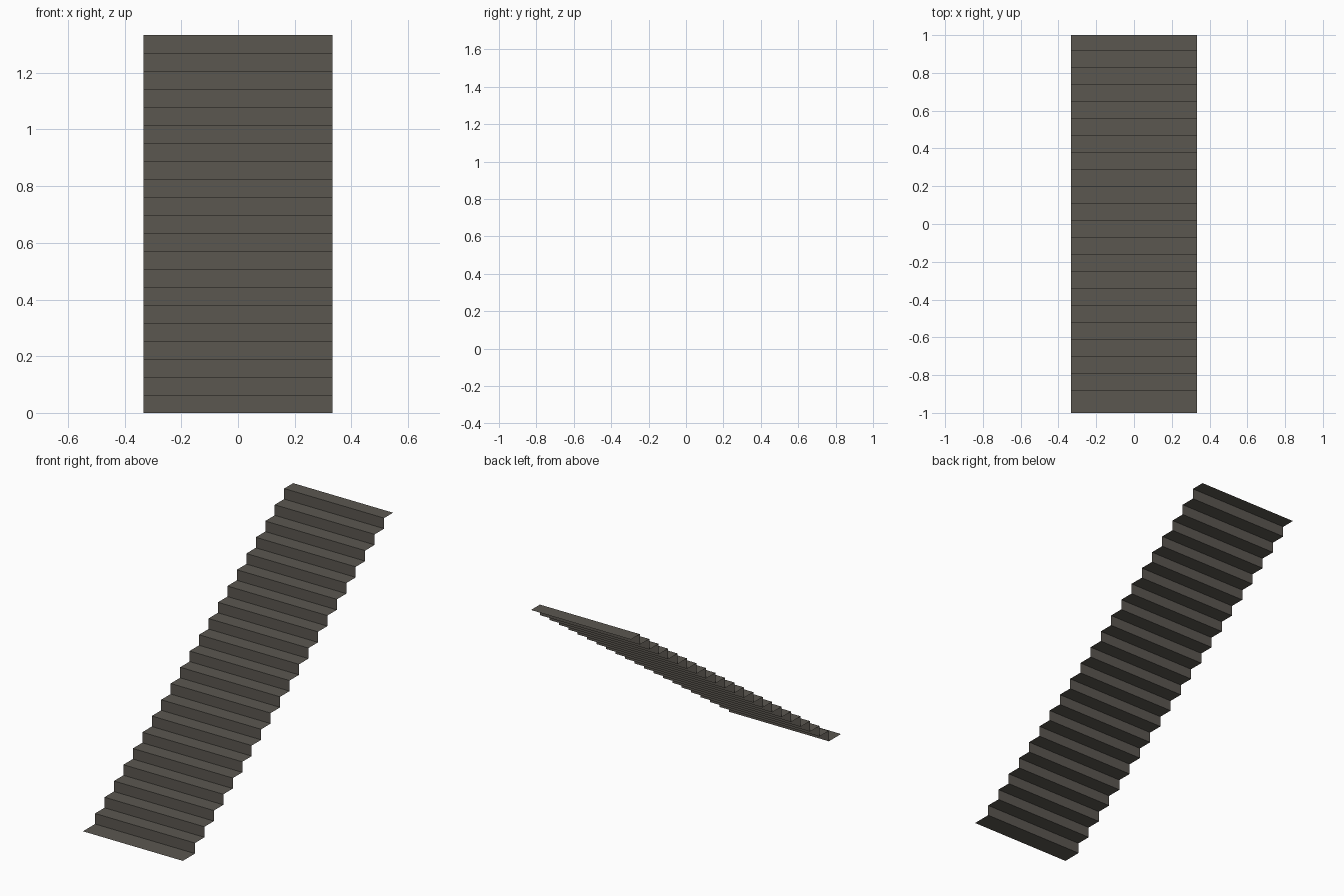
import bpy, bmesh

if "Cube" in bpy.data.objects:
    bpy.data.objects.remove(bpy.data.objects["Cube"])

RISERS = 21
HALF_W = 0.333
HEIGHT = 1.333
FIRST_Y, GOING = -0.885, 0.09   # first riser position and tread depth
RISE = HEIGHT / RISERS

# Stair side profile: tread, riser, tread ... ending on the top tread
profile = [(-1.0, 0.0)]
for i in range(RISERS):
    y = FIRST_Y + i * GOING
    profile += [(y, i * RISE), (y, (i + 1) * RISE)]
profile.append((1.0, HEIGHT))

# Folded sheet: sweep the profile across the stair width (no thickness)
bm = bmesh.new()
rows = [[bm.verts.new((x, y, z)) for x in (-HALF_W, HALF_W)] for y, z in profile]
for (a, b), (c, d) in zip(rows, rows[1:]):
    bm.faces.new((a, b, d, c))
mesh = bpy.data.meshes.new("stair_flight")
bm.to_mesh(mesh)
bm.free()

# One dark stone colour
stone = bpy.data.materials.new("dark warm grey")
stone.diffuse_color = (0.105, 0.095, 0.081, 1)
stone.use_nodes = True
stone.node_tree.nodes["Principled BSDF"].inputs["Base Color"].default_value = stone.diffuse_color
mesh.materials.append(stone)

stairs = bpy.data.objects.new("stair_flight", mesh)
bpy.context.collection.objects.link(stairs)
